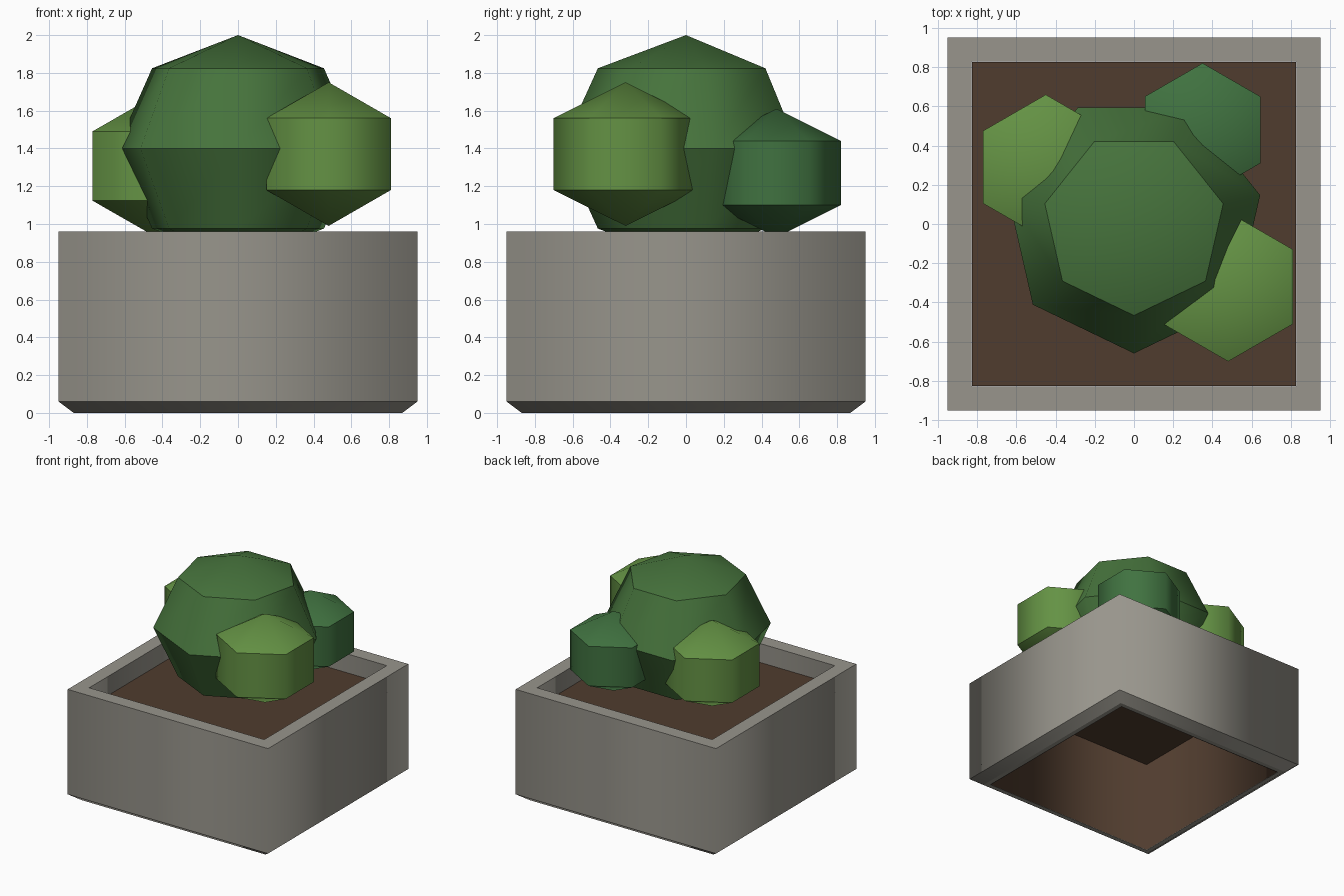
import bpy, bmesh, math

if "Cube" in bpy.data.objects:
    bpy.data.objects.remove(bpy.data.objects["Cube"])


def material(name, rgb):
    m = bpy.data.materials.new(name)
    lin = [((c / 255 + 0.055) / 1.055) ** 2.4 for c in rgb]
    m.diffuse_color = (*lin, 1)
    m.use_nodes = True
    m.node_tree.nodes["Principled BSDF"].inputs["Base Color"].default_value = m.diffuse_color
    return m


STONE = material("stone grey", (152, 149, 140))
EARTH = material("soil brown", (80, 60, 46))
DEEP = material("deep green", (70, 115, 60))
COOL = material("cool green", (64, 114, 64))
LIGHT = material("light green", (100, 146, 68))


def turned(name, profile, sides, start, mat, loc=(0, 0, 0), closed=False):
    """Sweep (radius, z) points round z; radius 0 makes a single tip."""
    bm = bmesh.new()
    rings = []
    for r, z in profile:
        if r == 0:
            rings.append([bm.verts.new((0, 0, z))] * sides)
        else:
            rings.append([bm.verts.new((r * math.cos(start + math.tau * i / sides),
                                        r * math.sin(start + math.tau * i / sides), z))
                          for i in range(sides)])
    pairs = list(zip(rings, rings[1:]))
    if closed:
        pairs.append((rings[-1], rings[0]))
    for a, b in pairs:
        for i in range(sides):
            j = (i + 1) % sides
            quad = list(dict.fromkeys((a[i], a[j], b[j], b[i])))
            bm.faces.new(quad).smooth = True
    # smooth around the sides, sharp along each level ring
    for e in bm.edges:
        e.smooth = abs(e.verts[0].co.z - e.verts[1].co.z) > 1e-4
    me = bpy.data.meshes.new(name)
    bm.to_mesh(me)
    bm.free()
    me.materials.append(mat)
    ob = bpy.data.objects.new(name, me)
    ob.location = loc
    bpy.context.collection.objects.link(ob)
    return ob


def bush(name, loc, radius, height, sides, rings, mat):
    """Low-poly ball with one corner facing the front."""
    prof = []
    for k in range(rings + 1):
        a = math.pi * k / rings
        r = 0 if k in (0, rings) else radius * math.sin(a)
        prof.append((r, -height * math.cos(a)))
    return turned(name, prof, sides, -math.pi / 2, mat, loc)


D = math.sqrt(2)

# square planter with chamfered foot and open middle
turned("planter", [(x * D, z) for x, z in
                   [(.87, 0), (.95, .06), (.95, .96), (.83, .96), (.83, 0)]],
       4, math.pi / 4, STONE, closed=True)

# soil block, open underneath
turned("soil", [(.826 * D, 0), (.826 * D, .8), (0, .8)], 4, math.pi / 4, EARTH)

# foliage
bush("main_bush", (0, 0, 1.4), .66, .60, 7, 4, DEEP)
bush("right_bush", (.48, -.32, 1.37), .44, .38, 6, 3, LIGHT)
bush("left_bush", (-.45, .29, 1.307), .427, .367, 6, 3, LIGHT)
bush("back_bush", (.35, .48, 1.27), .393, .34, 6, 3, COOL)
